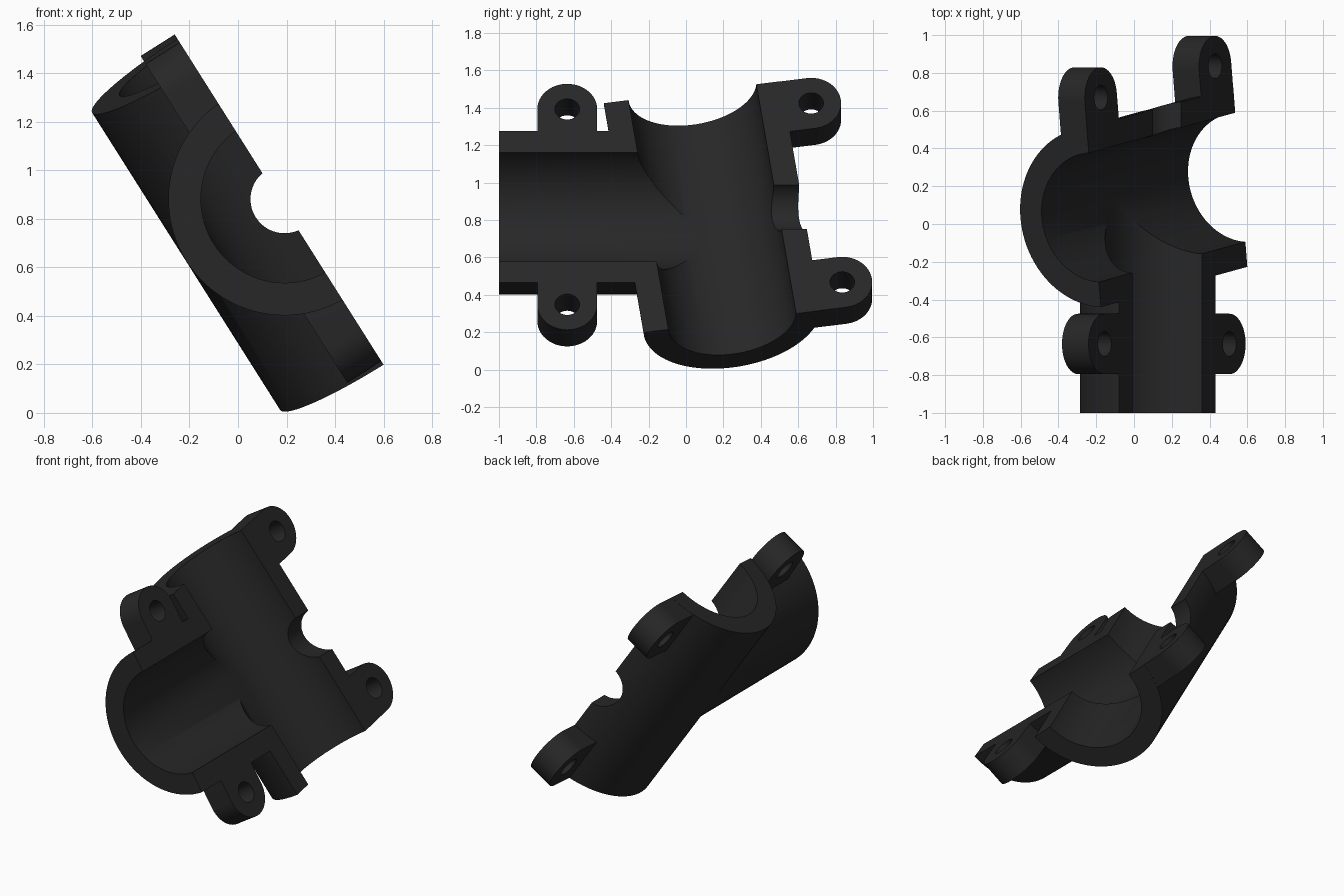
import bpy, bmesh, math
from mathutils import Matrix, Vector

if "Cube" in bpy.data.objects:
    bpy.data.objects.remove(bpy.data.objects["Cube"])

# Local frame: X along the split face, Y along the branch, Z out of the split face
d, n = Vector((0.5345, 0, -0.845)).normalized(), Vector((0.845, 0, 0.5345)).normalized()
FRAME = Matrix.Translation((0.192, 0, 0.881)) @ Matrix(
    ((d.x, 0, n.x), (0, 1, 0), (d.z, 0, n.z))).to_4x4()
# The main tube is tilted slightly from the split-face direction
MAIN = Matrix.Translation((0, 0.141, 0)) @ Matrix.Rotation(math.radians(8.35), 4, 'Z')
R, BORE = 0.48, 0.346
GAP, EAR_T, EAR_R, EAR_W = 0.02, 0.166, 0.16, 0.618
I = Matrix.Identity(4)


def obj_from(bm, name):
    bmesh.ops.recalc_face_normals(bm, faces=bm.faces)
    me = bpy.data.meshes.new(name)
    bm.to_mesh(me)
    bm.free()
    ob = bpy.data.objects.new(name, me)
    bpy.context.collection.objects.link(ob)
    return ob


def cylinder(name, a, b, r, space=I, seg=96):
    a, b = Vector(a), Vector(b)
    rot = (b - a).to_track_quat('Z', 'Y').to_matrix().to_4x4()
    bm = bmesh.new()
    bmesh.ops.create_cone(bm, cap_ends=True, segments=seg, radius1=r, radius2=r,
                          depth=(b - a).length,
                          matrix=space @ Matrix.Translation((a + b) / 2) @ rot)
    return obj_from(bm, name)


def ear(name, space):
    # Rounded tab pointing along +Y of its space
    pts = [(-EAR_R, 0.4), (EAR_R, 0.4)]
    pts += [(EAR_R * math.cos(math.pi * i / 24), EAR_W + EAR_R * math.sin(math.pi * i / 24))
            for i in range(25)]
    bm = bmesh.new()
    f = bm.faces.new([bm.verts.new((x, y, -GAP - EAR_T)) for x, y in pts])
    ext = bmesh.ops.extrude_face_region(bm, geom=[f])
    bmesh.ops.translate(bm, vec=(0, 0, GAP + EAR_T + 0.05),
                        verts=[v for v in ext['geom'] if isinstance(v, bmesh.types.BMVert)])
    bm.transform(space)
    return obj_from(bm, name)


def boolean(target, tool, op):
    m = target.modifiers.new(op, 'BOOLEAN')
    m.operation, m.solver, m.object = op, 'EXACT', tool
    bpy.context.view_layer.objects.active = target
    bpy.ops.object.modifier_apply(modifier=m.name)
    bpy.data.objects.remove(tool)


# Tubes
clamp = cylinder("tee_clamp_half", (-0.733, 0, 0), (0.733, 0, 0), R, MAIN)
boolean(clamp, cylinder("branch_tube", (0, -1, 0), (0, 0.141, 0), R - 0.001), 'UNION')

# Bolt ears: two on the far side of the main tube, one each side of the branch
spaces = [MAIN @ Matrix.Translation((s * 0.572, 0, 0)) for s in (-1, 1)]
spaces += [Matrix.Translation((0, -0.635, 0)) @ Matrix.Rotation(s * math.pi / 2, 4, 'Z')
           for s in (-1, 1)]
for sp in spaces:
    boolean(clamp, ear("bolt_ear", sp), 'UNION')

# Bores, side hole and bolt holes
boolean(clamp, cylinder("main_bore", (-1, 0, 0), (1, 0, 0), BORE, MAIN), 'DIFFERENCE')
boolean(clamp, cylinder("branch_bore", (0, -1.2, 0), (0, 0.141, 0), BORE - 0.001), 'DIFFERENCE')
boolean(clamp, cylinder("side_hole", (0, 0.2, 0), (0, 0.9, 0), 0.1405, seg=64), 'DIFFERENCE')
for sp in spaces:
    boolean(clamp, cylinder("bolt_hole", (0, EAR_W, -0.5), (0, EAR_W, 0.5), 0.066, sp, 32),
            'DIFFERENCE')

# Cut away everything above the split face
bm = bmesh.new()
bmesh.ops.create_cube(bm, size=4, matrix=Matrix.Translation((0, 0, 2 - GAP)))
boolean(clamp, obj_from(bm, "split_cutter"), 'DIFFERENCE')

# Place, shade and colour
clamp.data.transform(FRAME)
mat = bpy.data.materials.new("black_plastic")
mat.diffuse_color = (0.02, 0.02, 0.02, 1)
mat.use_nodes = True
mat.node_tree.nodes["Principled BSDF"].inputs["Base Color"].default_value = mat.diffuse_color
clamp.data.materials.clear()
clamp.data.materials.append(mat)
bpy.ops.object.select_all(action='DESELECT')
clamp.select_set(True)
bpy.context.view_layer.objects.active = clamp
bpy.ops.object.shade_smooth_by_angle(angle=math.radians(30))
